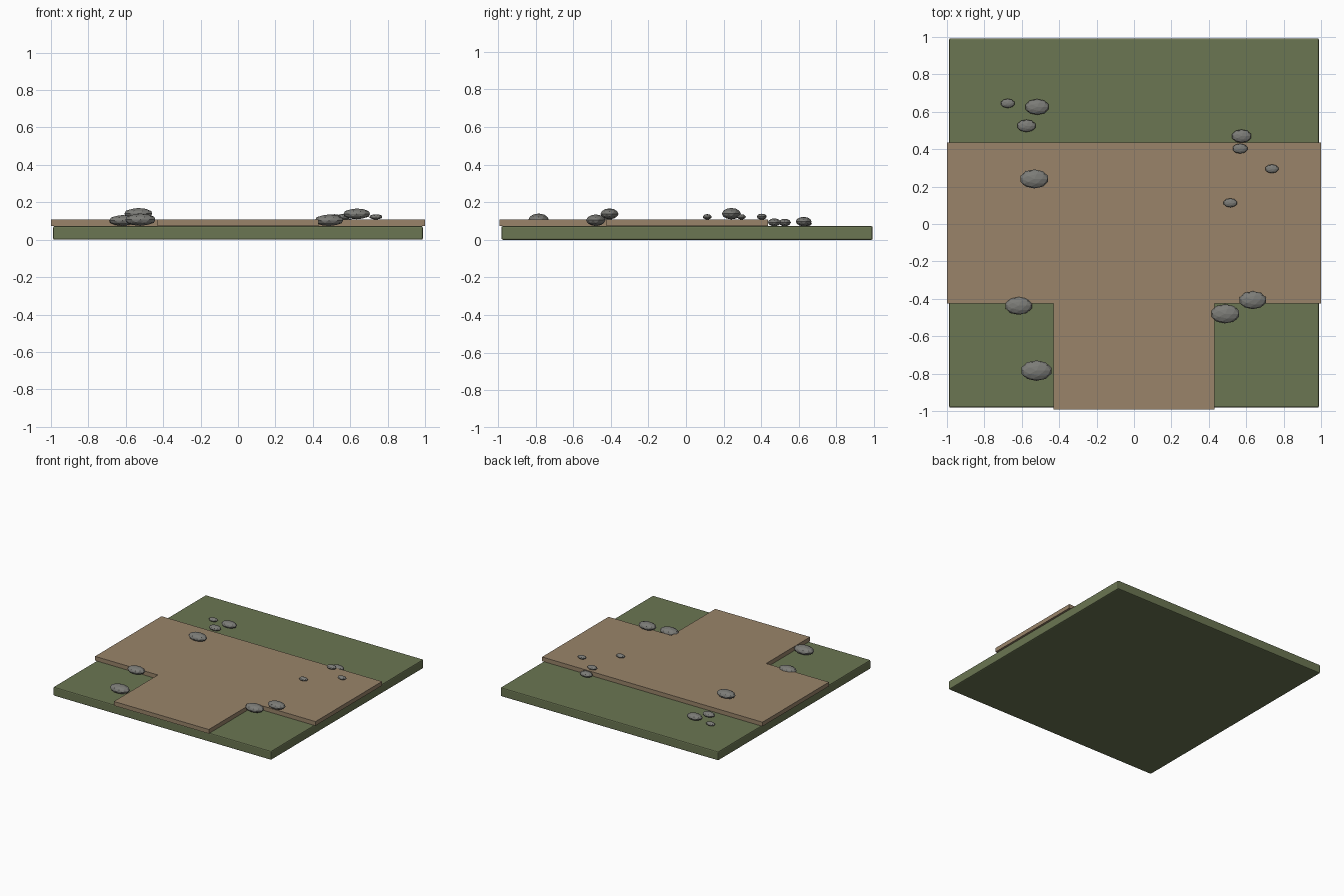
import bpy, bmesh

if "Cube" in bpy.data.objects:
    bpy.data.objects.remove(bpy.data.objects["Cube"])


def material(name, rgb):
    m = bpy.data.materials.new(name)
    m.diffuse_color = (*rgb, 1)
    m.use_nodes = True
    m.node_tree.nodes["Principled BSDF"].inputs["Base Color"].default_value = m.diffuse_color
    return m


grass = material("grass green", (0.147, 0.180, 0.085))
dirt = material("dirt brown", (0.319, 0.231, 0.144))
stone = material("stone grey", (0.20, 0.20, 0.185))


def prism(name, outline, z0, z1, mat):
    """Extrude a flat outline from z0 up to z1."""
    bm = bmesh.new()
    face = bm.faces.new([bm.verts.new((x, y, z0)) for x, y in outline])
    top = bmesh.ops.extrude_face_region(bm, geom=[face])["geom"]
    bmesh.ops.translate(bm, vec=(0, 0, z1 - z0),
                        verts=[v for v in top if isinstance(v, bmesh.types.BMVert)])
    bmesh.ops.recalc_face_normals(bm, faces=bm.faces)
    mesh = bpy.data.meshes.new(name)
    bm.to_mesh(mesh)
    bm.free()
    mesh.materials.append(mat)
    ob = bpy.data.objects.new(name, mesh)
    bpy.context.collection.objects.link(ob)
    return ob


# Grass slab with softened edges
W = 0.988
slab = prism("grass_base", [(-W, -0.982), (W, -0.982), (W, 0.993), (-W, 0.993)],
             0, 0.073, grass)
bev = slab.modifiers.new("soft edges", "BEVEL")
bev.width = 0.008
bev.segments = 2

# T-shaped dirt path, slightly overhanging the slab
S, Y0, Y1, YF = 0.43, -0.424, 0.437, -0.993
prism("dirt_path", [(-S, YF), (S, YF), (S, Y0), (1, Y0), (1, Y1),
                    (-1, Y1), (-1, Y0), (-S, Y0)], 0.073, 0.107, dirt)

# Flattened low-poly stones: x, y, z, half width (depth and height follow)
stones = [
    (-0.522, -0.784, 0.107, 0.084), (0.487, -0.480, 0.104, 0.079),
    (0.635, -0.407, 0.138, 0.074), (-0.617, -0.437, 0.103, 0.074),
    (-0.533, 0.241, 0.139, 0.078), (0.575, 0.470, 0.093, 0.054),
    (0.567, 0.403, 0.123, 0.041), (0.737, 0.295, 0.122, 0.036),
    (0.515, 0.113, 0.122, 0.037), (-0.518, 0.626, 0.097, 0.065),
    (-0.575, 0.525, 0.092, 0.051), (-0.675, 0.645, 0.087, 0.038),
]
for i, (x, y, z, r) in enumerate(stones, 1):
    bpy.ops.mesh.primitive_ico_sphere_add(subdivisions=2, radius=1, location=(x, y, z))
    ob = bpy.context.object
    ob.name = f"stone_{i:02d}"
    ob.scale = (r, r * 0.65, r * 0.39)
    ob.data.materials.append(stone)
